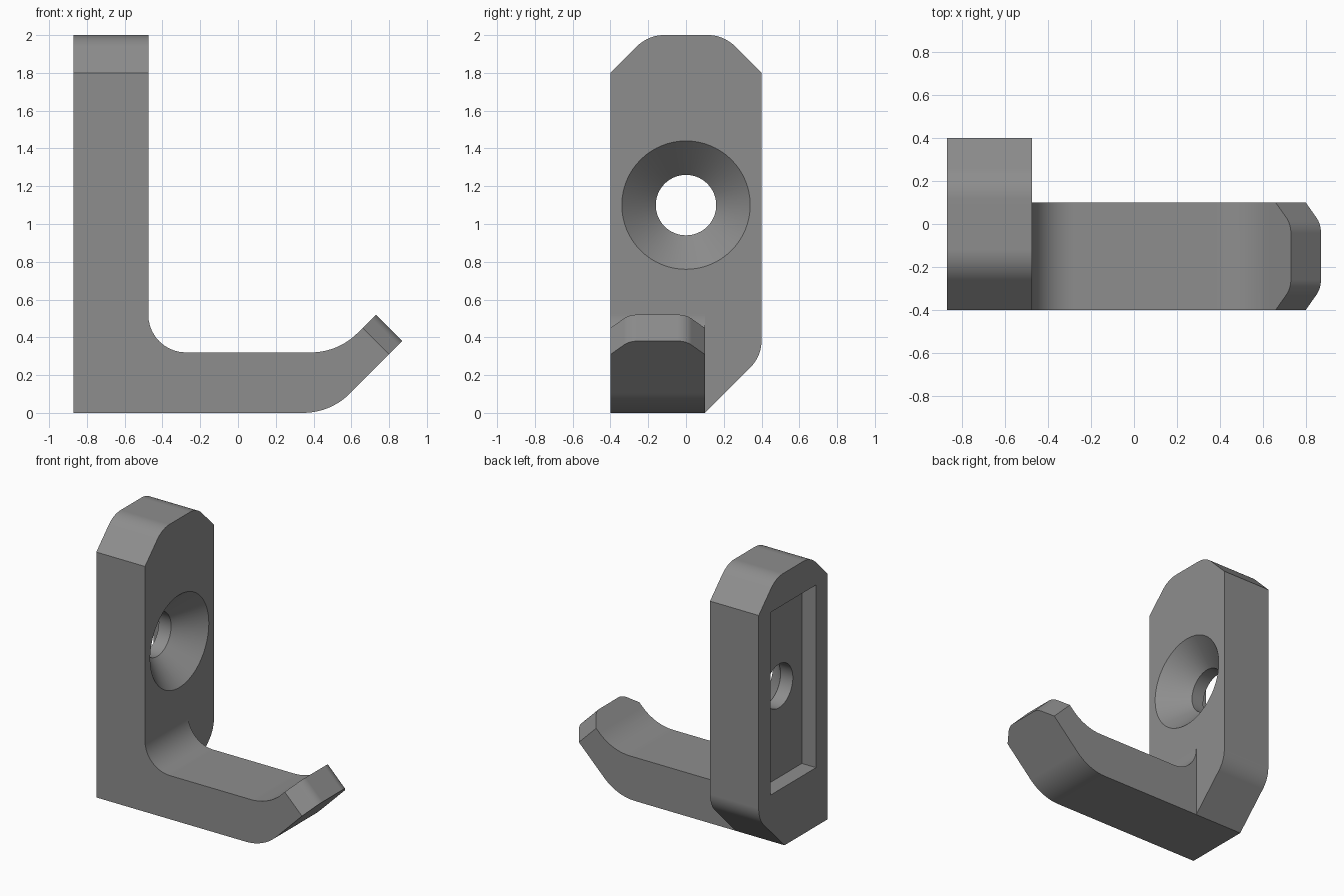
import bpy, bmesh, math
from mathutils import Vector

if "Cube" in bpy.data.objects:
    bpy.data.objects.remove(bpy.data.objects["Cube"])

grey = bpy.data.materials.new("plain grey")
grey.diffuse_color = (0.27, 0.27, 0.27, 1)
grey.use_nodes = True
grey.node_tree.nodes["Principled BSDF"].inputs["Base Color"].default_value = grey.diffuse_color


def rounded(points, steps=10):
    """Outline from (u, v, radius) corners, with each corner filleted."""
    out = []
    for i, (u, v, r) in enumerate(points):
        p = Vector((u, v))
        if r == 0:
            out.append(p)
            continue
        a = (Vector(points[i - 1][:2]) - p).normalized()
        b = (Vector(points[(i + 1) % len(points)][:2]) - p).normalized()
        half = a.angle(b) / 2
        centre = p + (a + b).normalized() * (r / math.sin(half))
        start = p + a * (r / math.tan(half)) - centre
        end = p + b * (r / math.tan(half)) - centre
        sweep = start.angle(end)
        for k in range(steps + 1):
            t = k / steps
            w = (start * math.sin((1 - t) * sweep) + end * math.sin(t * sweep)) / math.sin(sweep)
            out.append(centre + w)
    return out


def finish(name, bm):
    bmesh.ops.recalc_face_normals(bm, faces=bm.faces)
    me = bpy.data.meshes.new(name)
    bm.to_mesh(me)
    bm.free()
    ob = bpy.data.objects.new(name, me)
    bpy.context.collection.objects.link(ob)
    me.materials.append(grey)
    return ob


def prism(name, outline, place, along):
    """Extrude a 2D outline, placed in space by a function, along a vector."""
    bm = bmesh.new()
    face = bm.faces.new([bm.verts.new(place(p.x, p.y)) for p in outline])
    new = bmesh.ops.extrude_face_region(bm, geom=[face])["geom"]
    bmesh.ops.translate(bm, vec=along, verts=[g for g in new if isinstance(g, bmesh.types.BMVert)])
    return finish(name, bm)


def boolean(ob, other, operation):
    mod = ob.modifiers.new(operation.lower(), 'BOOLEAN')
    mod.operation, mod.solver, mod.object = operation, 'EXACT', other
    bpy.context.view_layer.objects.active = ob
    bpy.ops.object.modifier_apply(modifier=mod.name)
    bpy.data.objects.remove(other)


BACK, FRONT = -0.87, -0.475

# Wall plate with clipped corners
plate = prism("wall_hook", rounded([
    (-0.4, 0, 0), (0.1, 0, 0), (0.4, 0.3, 0.2), (0.4, 1.8, 0),
    (0.2, 2, 0.2), (-0.2, 2, 0.2), (-0.4, 1.8, 0)]),
    lambda u, v: (BACK, u, v), (FRONT - BACK, 0, 0))

# Hook arm with upturned end
arm = prism("hook_arm", rounded([
    (-0.7, 0, 0), (0.49, 0, 0.35), (0.87, 0.38, 0), (0.73, 0.52, 0),
    (0.53, 0.32, 0.35), (FRONT, 0.32, 0.2), (FRONT, 0.52, 0), (-0.7, 0.52, 0)]),
    lambda u, v: (u, -0.4, v), (0, 0.5, 0))

# Clipped corners of the arm tip
s = math.sqrt(0.5)
tip = 1.25 * s
tip_shape = prism("tip_shape", rounded([
    (-3, -0.6, 0), (tip - 0.3, -0.6, 0), (tip - 0.3, -0.4, 0), (tip - 0.1, -0.4, 0),
    (tip, -0.3, 0.1), (tip, 0, 0.1), (tip - 0.1, 0.1, 0), (tip - 0.3, 0.1, 0),
    (tip - 0.3, 0.3, 0), (-3, 0.3, 0)]),
    lambda u, v: (u * s - 3 * s, v, u * s + 3 * s), (6 * s, 0, -6 * s))
boolean(arm, tip_shape, 'INTERSECT')
boolean(plate, arm, 'UNION')

# Countersunk screw hole
bm = bmesh.new()
rings = []
for x, r in [(BACK - 0.1, 0.16), (FRONT - 0.18, 0.16), (FRONT, 0.34), (FRONT + 0.05, 0.39)]:
    rings.append([bm.verts.new((x, r * math.cos(a), 1.1 + r * math.sin(a)))
                  for a in (2 * math.pi * k / 64 for k in range(64))])
for lo, hi in zip(rings, rings[1:]):
    for k in range(64):
        j = (k + 1) % 64
        bm.faces.new((lo[k], lo[j], hi[j], hi[k]))
bm.faces.new(rings[0])
bm.faces.new(rings[-1])
boolean(plate, finish("screw_hole", bm), 'DIFFERENCE')

# Rectangular pocket in the back
pocket = prism("back_pocket", rounded([
    (-0.265, 0.43, 0), (0.265, 0.43, 0), (0.265, 1.77, 0), (-0.265, 1.77, 0)]),
    lambda u, v: (BACK - 0.1, u, v), (0.215, 0, 0))
boolean(plate, pocket, 'DIFFERENCE')

# Smooth fillets, sharp edges
bpy.ops.object.select_all(action='DESELECT')
plate.select_set(True)
bpy.context.view_layer.objects.active = plate
bpy.ops.object.shade_smooth_by_angle(angle=math.radians(25))
weighted = plate.modifiers.new("weighted_normals", 'WEIGHTED_NORMAL')
weighted.keep_sharp = True
